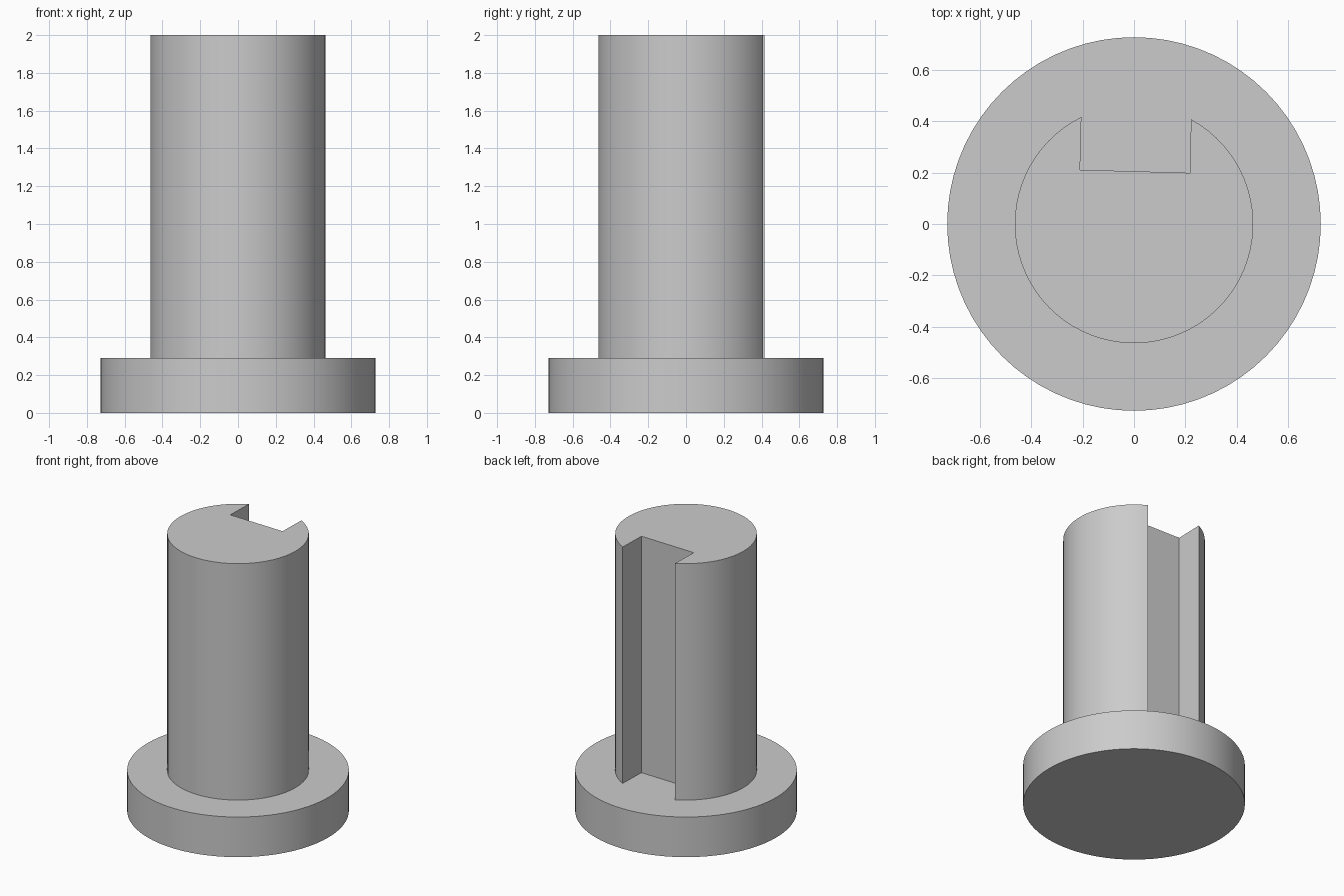
import bpy
import bmesh
from math import cos, sin, radians

cube = bpy.data.objects.get("Cube")
if cube:
    bpy.data.objects.remove(cube, do_unlink=True)

BASE_RADIUS, BASE_HEIGHT = 0.727, 0.29
SHAFT_RADIUS, TOP = 0.464, 2.0

grey = bpy.data.materials.new("plain grey")
grey.use_nodes = True
colour = (0.6, 0.6, 0.6, 1)
grey.diffuse_color = colour
grey.node_tree.nodes["Principled BSDF"].inputs["Base Color"].default_value = colour


def arc(radius, start, end, steps):
    """Points along an arc, angles in degrees, both ends included."""
    angles = [radians(start + (end - start) * i / steps) for i in range(steps + 1)]
    return [(radius * cos(a), radius * sin(a)) for a in angles]


def extrude_outline(name, outline, bottom, top):
    """Solid prism from a counter-clockwise outline."""
    bm = bmesh.new()
    face = bm.faces.new([bm.verts.new((x, y, bottom)) for x, y in outline])
    result = bmesh.ops.extrude_face_region(bm, geom=[face], use_keep_orig=True)
    raised = [g for g in result["geom"] if isinstance(g, bmesh.types.BMVert)]
    bmesh.ops.translate(bm, verts=raised, vec=(0, 0, top - bottom))
    bmesh.ops.recalc_face_normals(bm, faces=bm.faces)
    mesh = bpy.data.meshes.new(name)
    bm.to_mesh(mesh)
    bm.free()
    mesh.materials.append(grey)
    obj = bpy.data.objects.new(name, mesh)
    bpy.context.collection.objects.link(obj)
    bpy.ops.object.select_all(action='DESELECT')
    obj.select_set(True)
    bpy.context.view_layer.objects.active = obj
    bpy.ops.object.shade_smooth_by_angle(angle=radians(30))
    return obj


# Round base flange
extrude_outline("base_flange", arc(BASE_RADIUS, 0, 360, 72)[:-1], 0, BASE_HEIGHT)

# Shaft with a slightly skewed keyway along its back
keyway_floor = [(0.217, 0.199), (-0.21, 0.211)]
shaft_outline = arc(SHAFT_RADIUS, 116.2, 421.4, 62) + keyway_floor
extrude_outline("slotted_shaft", shaft_outline, BASE_HEIGHT, TOP)
